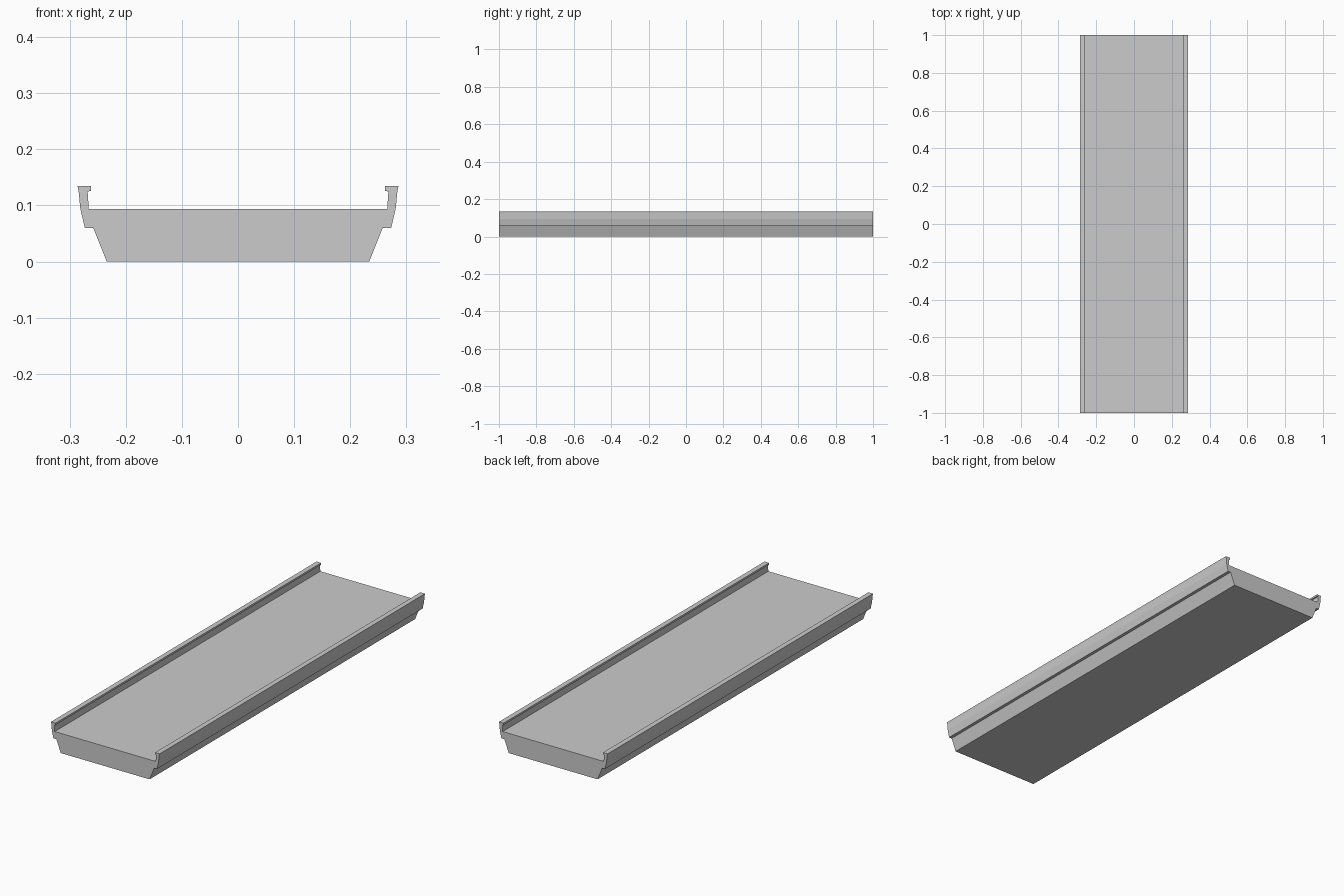
import bpy, bmesh
from mathutils import Vector

if "Cube" in bpy.data.objects:
    bpy.data.objects.remove(bpy.data.objects["Cube"])

LENGTH = 2.0

# Right half of the cross-section (x, z), from the bottom edge up and over the rail
half = [
    (0.234, 0.0), (0.258, 0.06), (0.273, 0.06), (0.281, 0.094),   # sloped side, ledge
    (0.284, 0.125), (0.286, 0.135), (0.262, 0.135),               # rail outside and lip
    (0.262, 0.126), (0.268, 0.125), (0.266, 0.094),               # lip underside, rail inside
]
profile = half + [(-x, z) for x, z in reversed(half)]

# Extrude the whole section along y
bm = bmesh.new()
face = bm.faces.new([bm.verts.new((x, -LENGTH / 2, z)) for x, z in profile])
ext = bmesh.ops.extrude_face_region(bm, geom=[face], use_keep_orig=True)
verts = [g for g in ext["geom"] if isinstance(g, bmesh.types.BMVert)]
bmesh.ops.translate(bm, verts=verts, vec=Vector((0, LENGTH, 0)))
bmesh.ops.recalc_face_normals(bm, faces=bm.faces[:])

# Deck with side rails
mesh = bpy.data.meshes.new("railed_deck")
bm.to_mesh(mesh)
bm.free()
deck = bpy.data.objects.new("railed_deck", mesh)
bpy.context.collection.objects.link(deck)
